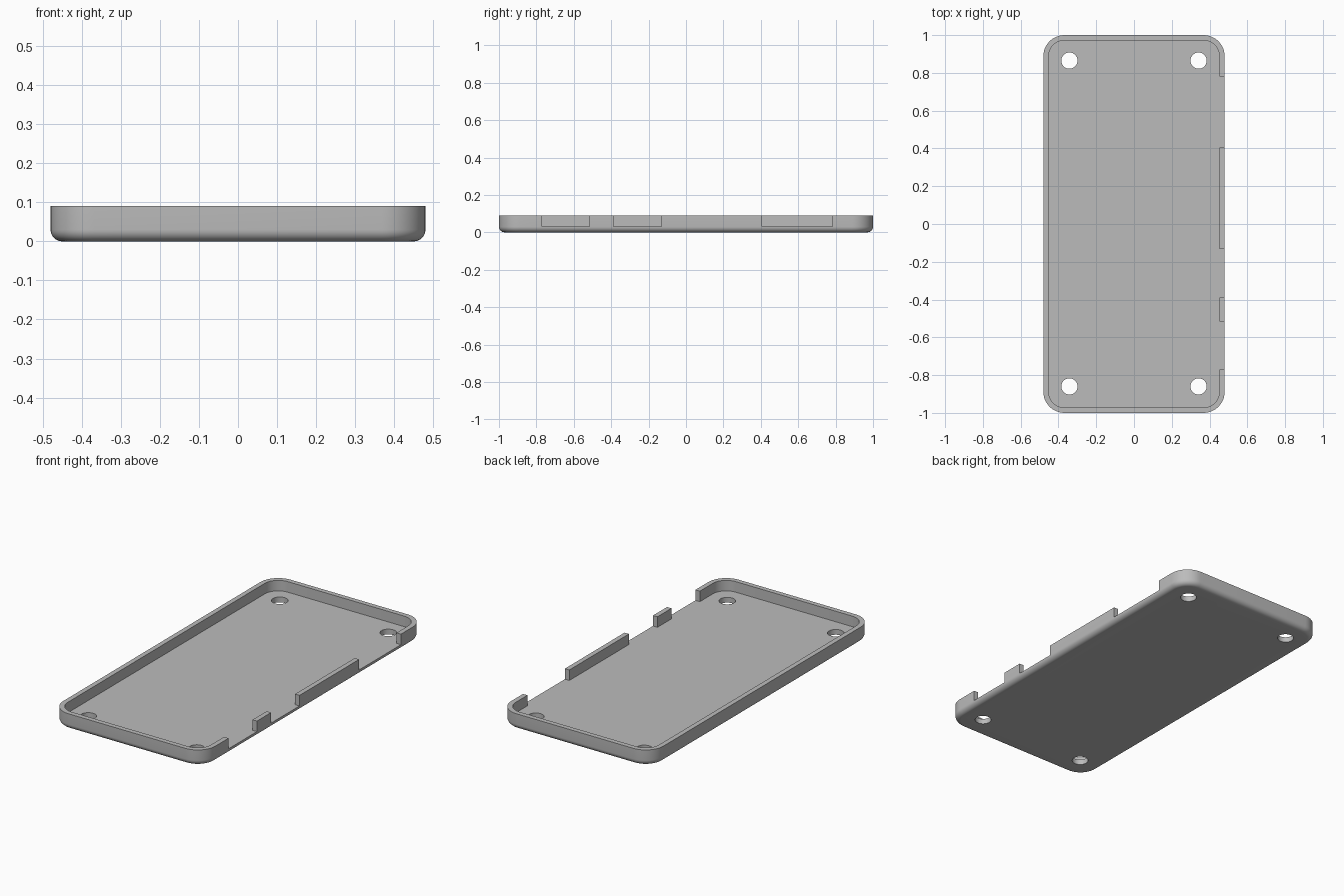
import bpy, bmesh, math

if "Cube" in bpy.data.objects:
    bpy.data.objects.remove(bpy.data.objects["Cube"])

HX, HY, H = 0.48, 1.0, 0.09       # half width, half length, height
FLOOR, WALL = 0.03, 0.028         # floor and wall thickness
CORNER, FILLET = 0.112, 0.03      # plan corner radius, bottom edge radius


def rounded_ring(bm, inset, z, seg=12):
    """Ring of vertices along a rounded rectangle, offset inwards."""
    r = CORNER - inset
    ring = []
    for k, (sx, sy) in enumerate(((1, 1), (-1, 1), (-1, -1), (1, -1))):
        for i in range(seg + 1):
            a = math.pi / 2 * (k + i / seg)
            ring.append(bm.verts.new((sx * (HX - CORNER) + r * math.cos(a),
                                      sy * (HY - CORNER) + r * math.sin(a), z)))
    return ring


def finish(bm, name):
    bmesh.ops.recalc_face_normals(bm, faces=bm.faces)
    me = bpy.data.meshes.new(name)
    bm.to_mesh(me)
    bm.free()
    ob = bpy.data.objects.new(name, me)
    bpy.context.collection.objects.link(ob)
    return ob


# Tray: filleted underside, outer wall, rim, inner wall, floor
profile = []
for i in range(9):
    a = math.pi / 2 * i / 8
    profile.append((FILLET * (1 - math.sin(a)), FILLET * (1 - math.cos(a))))
profile += [(0, H), (WALL, H), (WALL, FLOOR)]

bm = bmesh.new()
rings = [rounded_ring(bm, d, z) for d, z in profile]
for a, b in zip(rings, rings[1:]):
    n = len(a)
    for i in range(n):
        bm.faces.new((a[i], a[(i + 1) % n], b[(i + 1) % n], b[i]))
bm.faces.new(rings[0])
bm.faces.new(rings[-1])
tray = finish(bm, "tray")

# Port openings in the right wall
bm = bmesh.new()
for y0, y1 in ((-0.77, -0.515), (-0.388, -0.132), (0.405, 0.782)):
    box = bmesh.ops.create_cube(bm, size=1)["verts"]
    for v in box:
        v.co.x = HX + 0.05 if v.co.x > 0 else HX - WALL - 0.05
        v.co.y = y1 if v.co.y > 0 else y0
        v.co.z = H + 0.05 if v.co.z > 0 else FLOOR
cutters = [finish(bm, "port_cutter")]

# Four screw holes through the floor
bm = bmesh.new()
for x in (-0.342, 0.342):
    for y in (-0.86, 0.865):
        hole = bmesh.ops.create_cone(bm, cap_ends=True, segments=32,
                                     radius1=0.043, radius2=0.043, depth=0.2)["verts"]
        bmesh.ops.translate(bm, verts=hole, vec=(x, y, 0))
cutters.append(finish(bm, "screw_hole_cutter"))

for c in cutters:
    c.hide_render = True
    mod = tray.modifiers.new(c.name, 'BOOLEAN')
    mod.operation, mod.solver, mod.object = 'DIFFERENCE', 'EXACT', c

# Bake the cuts, then drop the cutters
bpy.context.view_layer.update()
dg = bpy.context.evaluated_depsgraph_get()
baked = bpy.data.meshes.new_from_object(tray.evaluated_get(dg))
tray.modifiers.clear()
tray.data = baked
for c in cutters:
    bpy.data.objects.remove(c)

# Single grey plastic
grey = bpy.data.materials.new("grey_plastic")
grey.diffuse_color = (0.5, 0.5, 0.5, 1)
grey.use_nodes = True
grey.node_tree.nodes["Principled BSDF"].inputs["Base Color"].default_value = grey.diffuse_color
baked.materials.clear()
baked.materials.append(grey)

bpy.context.view_layer.objects.active = tray
tray.select_set(True)
bpy.ops.object.shade_smooth_by_angle(angle=math.radians(30))
